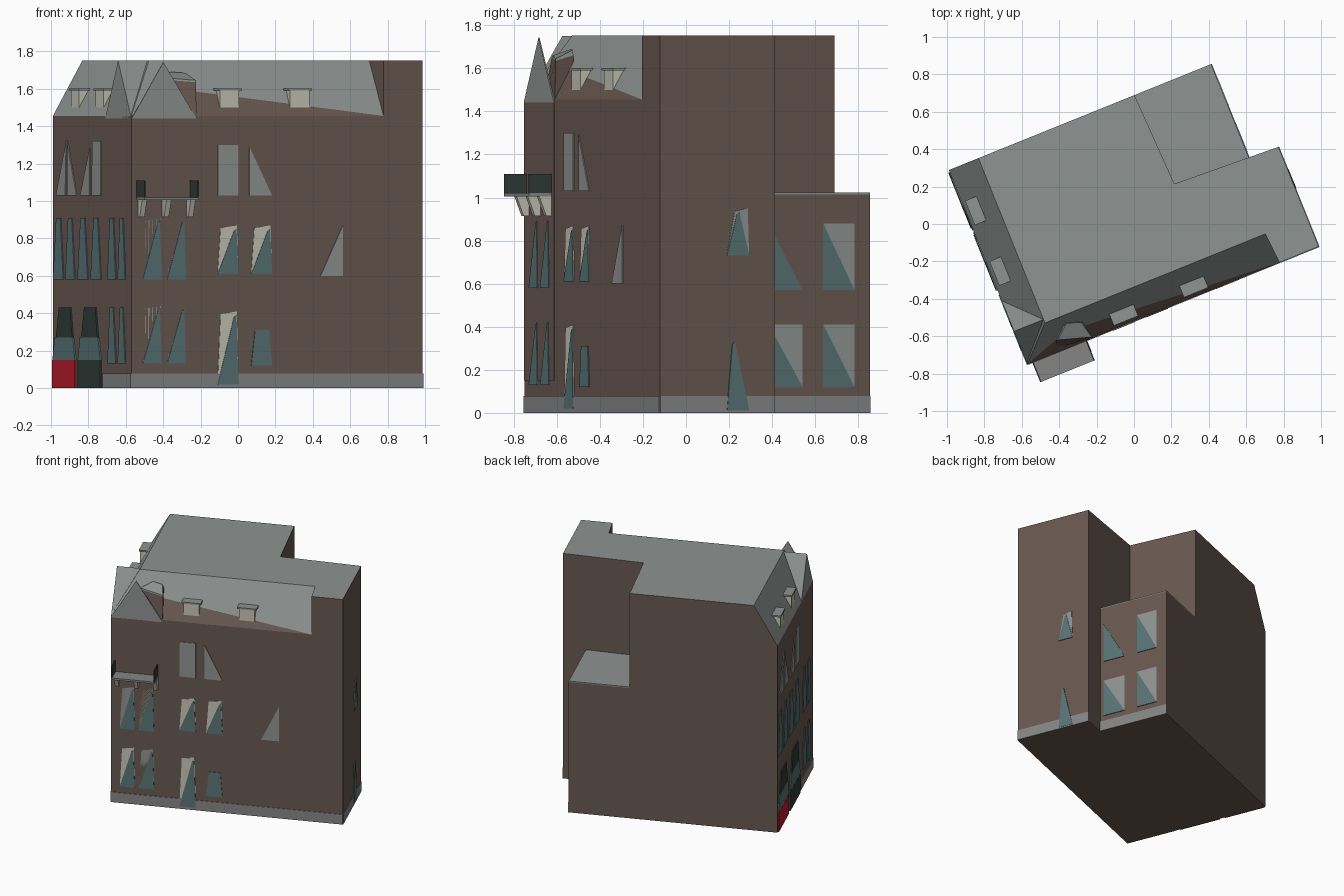
import bpy, bmesh, math
from mathutils import Vector

if "Cube" in bpy.data.objects:
    bpy.data.objects.remove(bpy.data.objects["Cube"])

# Building axes: u runs along the front wall, v runs inward, both turned in plan
T = math.radians(22)
OX, OY = -0.57, -0.75
END, STEP, DEPTH = 1.68, 1.512, 1.12
EAVE, TOP = 1.455, 1.752


def place(u, v, z):
    return (OX + u * math.cos(T) - v * math.sin(T), OY + u * math.sin(T) + v * math.cos(T), z)


def hex_lin(h):
    c = [int(h[i:i + 2], 16) / 255 for i in (0, 2, 4)]
    return [x / 12.92 if x < 0.04045 else ((x + 0.055) / 1.055) ** 2.4 for x in c] + [1]


MATS = {}
for mat_name, h in dict(brown_brick="685850", roof_grey="8e9391", plinth_grey="858585",
                        teal_glass="587374", cream_stone="c6c4b5", dark_green="303c38",
                        red_paint="bb1c2a").items():
    MATS[mat_name] = bpy.data.materials.new(mat_name)
    MATS[mat_name].diffuse_color = hex_lin(h)


def solid(name, verts, faces, mats, rule=None):
    """Mesh from (u, v, z) corners; rule gives a material slot per face index."""
    bm = bmesh.new()
    vs = [bm.verts.new(place(*p)) for p in verts]
    for i, f in enumerate(faces):
        face = bm.faces.new([vs[k] for k in f])
        face.material_index = rule(i) if rule else 0
    bmesh.ops.recalc_face_normals(bm, faces=bm.faces)
    me = bpy.data.meshes.new(name)
    bm.to_mesh(me)
    bm.free()
    for m in mats:
        me.materials.append(MATS[m])
    ob = bpy.data.objects.new(name, me)
    bpy.context.collection.objects.link(ob)
    return ob


def loft(name, low, high, mat):
    """Closed solid between two matching rings."""
    n = len(low)
    faces = [tuple(range(n)), tuple(range(n, 2 * n))]
    faces += [(i, (i + 1) % n, n + (i + 1) % n, n + i) for i in range(n)]
    return solid(name, list(low) + list(high), faces, [mat])


def box(name, u0, u1, v0, v1, z0, z1, mat):
    ring = [(u0, v0), (u1, v0), (u1, v1), (u0, v1)]
    return loft(name, [(u, v, z0) for u, v in ring], [(u, v, z1) for u, v in ring], mat)


# Wall planes: map (position along wall, outward offset, z) to building axes
WALLS = {
    "front": lambda s, o, z: (s, -o, z),
    "west": lambda s, o, z: (-o, s, z),
    "east": lambda s, o, z: (END + o, s, z),
    "annex": lambda s, o, z: (STEP + o, s, z),
}


def plate(name, wall, pts, mat, out=0.005):
    w = WALLS[wall]
    loft(name, [w(s, -0.002, z) for s, z in pts], [w(s, out, z) for s, z in pts], mat)


def fu(x):  # front wall position from plan x
    return (x - OX) / math.cos(T)


def wv(x):  # west wall position from plan x
    return (OX - x) / math.sin(T)


# Lower walls: main body with side extension
foot = [(0, 0), (1.454, 0), (END, 0), (END, 0.575), (1.09, 0.6), (1.07, DEPTH), (0, DEPTH)]
n = 7
loft("main_walls", [(u, v, 0) for u, v in foot], [(u, v, EAVE) for u, v in foot], "brown_brick")

# Roof storey: flat top, two slopes, plain walls at the other sides
tops = [(0.17, 0.17), (1.454, 0)] + foot[2:6] + [(0.17, DEPTH)]
verts = [(u, v, EAVE) for u, v in foot] + [(u, v, TOP) for u, v in tops]
verts += [(1.44, 0.17, TOP), (0.25, 0.085, EAVE + 0.1485)]      # 14 ridge end, 15 eave rise
faces = [(0, 15, 1, 14, 7), (0, 7, 13, 6), (7, 14, 8, 9, 10, 11, 12, 13), (0, 1, 15), (1, 8, 14)]
faces += [(i, i + 1, 8 + i, 7 + i) for i in range(1, 6)] + [tuple(range(7))]
solid("roof", verts, faces, ["roof_grey", "brown_brick"], lambda i: 0 if i < 3 else 1)

# Low rear annex with grey flat roof
box("annex_walls", 1.0, STEP, 0.5, DEPTH, 0, 1.015, "brown_brick")
box("annex_roof", 1.07, STEP, 0.577, DEPTH, 1.015, 1.023, "roof_grey")

# Plinth strips
for wall, a, b in (("front", 0, END), ("west", 0, 0.4), ("east", 0, 0.575), ("annex", 0.575, DEPTH)):
    plate("plinth_" + wall, wall, [(a, 0), (b, 0), (b, 0.078), (a, 0.078)], "plinth_grey", 0.004)

# Corner bay: slight projection, gables and the raised block behind
box("corner_bay", 0, 0.375, -0.003, 0.02, 0.15, 1.44, "brown_brick")
loft("bay_block", [(0.18, 0.02, 1.44), (0.375, 0, 1.44), (0.36, 0.1, 1.44), (0.27, 0.13, 1.44)],
     [(0.19, 0.06, 1.65), (0.375, 0.005, 1.635), (0.36, 0.1, 1.66), (0.27, 0.13, 1.66)], "brown_brick")
loft("bay_block_roof", [(0.19, 0.06, 1.65), (0.375, 0.005, 1.635), (0.36, 0.1, 1.66), (0.27, 0.13, 1.66)],
     [(0.2, 0.06, 1.66), (0.375, 0.005, 1.645), (0.35, 0.1, 1.685), (0.276, 0.125, 1.69)], "roof_grey")
plate("front_gable", "front", [(0, 1.44), (0.375, 1.44), (0.183, 1.742)], "roof_grey", 0.004)
solid("west_gable", [(0, 0, 1.44), (0, 0.375, 1.44), (0, 0.19, 1.75), (0.17, 0.19, 1.75)],
      [(0, 1, 2), (0, 2, 3), (1, 3, 2), (0, 3, 1)], ["roof_grey"])


def window(wall, a, b, z0, z1, back, lean=0.15, peak=0.85):
    """Reveal plate with a leaning pane of glass in front of it."""
    d = b - a
    if back:
        plate("window_reveal", wall, [(a, z0), (b, z0), (b - d * 0.06, z1), (a + d * lean, z1 - 0.015)],
              back, 0.003)
    plate("window_glass", wall, [(a, z0), (b, z0), (a + d * (peak + 0.06), z1 - 0.02),
                                 (a + d * (peak - 0.06), z1 - 0.03)], "teal_glass", 0.006)


# Front windows and door
for x0, x1, z0, z1, back in ((-0.51, -0.41, 0.13, 0.44, "cream_stone"), (-0.38, -0.28, 0.13, 0.44, "roof_grey"),
                             (-0.51, -0.41, 0.58, 0.91, "roof_grey"), (-0.38, -0.28, 0.58, 0.91, "roof_grey"),
                             (-0.11, 0, 0.02, 0.41, "cream_stone"), (-0.11, 0, 0.61, 0.87, "cream_stone"),
                             (0.07, 0.18, 0.61, 0.87, "cream_stone")):
    window("front", fu(x0), fu(x1), z0, z1, back)
plate("small_window", "front", [(fu(0.07), 0.12), (fu(0.18), 0.12), (fu(0.165), 0.31), (fu(0.09), 0.31)],
      "teal_glass")
plate("upper_window", "front", [(fu(-0.11), 1.03), (fu(0), 1.03), (fu(0), 1.3), (fu(-0.11), 1.3)], "roof_grey")
plate("upper_window", "front", [(fu(0.06), 1.03), (fu(0.18), 1.03), (fu(0.06), 1.29)], "roof_grey")
plate("side_window", "front", [(fu(0.44), 0.6), (fu(0.56), 0.6), (fu(0.56), 0.87)], "roof_grey")

# West windows
cols = [(-0.985, -0.93), (-0.92, -0.87), (-0.855, -0.80), (-0.785, -0.73), (-0.695, -0.65), (-0.64, -0.60)]
for i, (x0, x1) in enumerate(cols):
    a, b = wv(x1), wv(x0)
    d = b - a
    for z0, z1 in ((0.58, 0.91), (0.13, 0.43)):
        if z0 > 0.5 or i > 3:
            plate("west_window", "west", [(a, z0), (b, z0), (b - 0.3 * d, z1), (a + 0.3 * d, z1)], "teal_glass")
for pts in ([(-0.97, 1.03), (-0.92, 1.03), (-0.915, 1.32)], [(-0.91, 1.32), (-0.91, 1.03), (-0.86, 1.03)],
            [(-0.84, 1.03), (-0.79, 1.03), (-0.79, 1.28)],
            [(-0.78, 1.03), (-0.73, 1.03), (-0.73, 1.32), (-0.775, 1.32)]):
    plate("west_upper_window", "west", [(wv(x), z) for x, z in pts], "roof_grey")

# Shop front: coloured base, glass band and dark upper panel
for x0, x1, base in ((-0.985, -0.865, "red_paint"), (-0.85, -0.73, "dark_green")):
    a, b = wv(x1), wv(x0)
    plate("shop_base", "west", [(a, 0.0), (b, 0.0), (b, 0.15), (a, 0.15)], base, 0.009)
    plate("shop_glass", "west", [(a, 0.15), (b, 0.15), (b - 0.03, 0.27), (a + 0.03, 0.27)], "teal_glass", 0.008)
    plate("shop_panel", "west", [(a + 0.04, 0.27), (b - 0.05, 0.27), (b - 0.09, 0.43), (a + 0.07, 0.43)],
          "dark_green", 0.008)

# East windows and door
window("east", 0.334, 0.445, 0.73, 0.95, "roof_grey", 0.35, 0.5)
window("east", 0.334, 0.445, 0.01, 0.35, None, 0.2, 0.3)
for a, b in ((0.61, 0.78), (0.883, 1.04)):
    for z0, z1 in ((0.12, 0.41), (0.57, 0.88)):
        plate("annex_glass", "annex", [(a, z0), (b, z0), (a, z1)], "teal_glass")
        if a > 0.7 or z0 < 0.5:
            plate("annex_reveal", "annex", [(b, z0), (b, z1), (a, z1)], "roof_grey")

# Balcony: slab, side panels and corbels
box("balcony_slab", 0.028, 0.342, -0.115, 0, 1.005, 1.02, "plinth_grey")
for u in (0.028, 0.336):
    box("balcony_panel", u, u + 0.006, -0.115, 0, 1.02, 1.11, "dark_green")
for u in (0.05, 0.19, 0.33):
    loft("corbel", [(u - 0.014, 0, 0.915), (u + 0.014, 0, 0.915), (u + 0.014, 0, 1.005), (u - 0.014, 0, 1.005)],
         [(u - 0.014, -0.03, 0.915), (u + 0.014, -0.03, 0.915), (u + 0.014, -0.065, 1.005),
          (u - 0.014, -0.065, 1.005)], "cream_stone")

# Dormers on both slopes
for u in (0.576, 0.98):
    box("dormer", u - 0.056, u + 0.056, 0.025, 0.1, 1.5, 1.59, "cream_stone")
    box("dormer_roof", u - 0.07, u + 0.07, 0.018, 0.1, 1.59, 1.602, "roof_grey")
for v in (0.516, 0.865):
    box("dormer", 0.025, 0.1, v - 0.056, v + 0.056, 1.5, 1.59, "cream_stone")
    box("dormer_roof", 0.018, 0.1, v - 0.07, v + 0.07, 1.59, 1.602, "roof_grey")

for m in bpy.data.materials:
    if m.users and not m.is_grease_pencil:
        m.use_nodes = True
        m.node_tree.nodes["Principled BSDF"].inputs["Base Color"].default_value = m.diffuse_color
